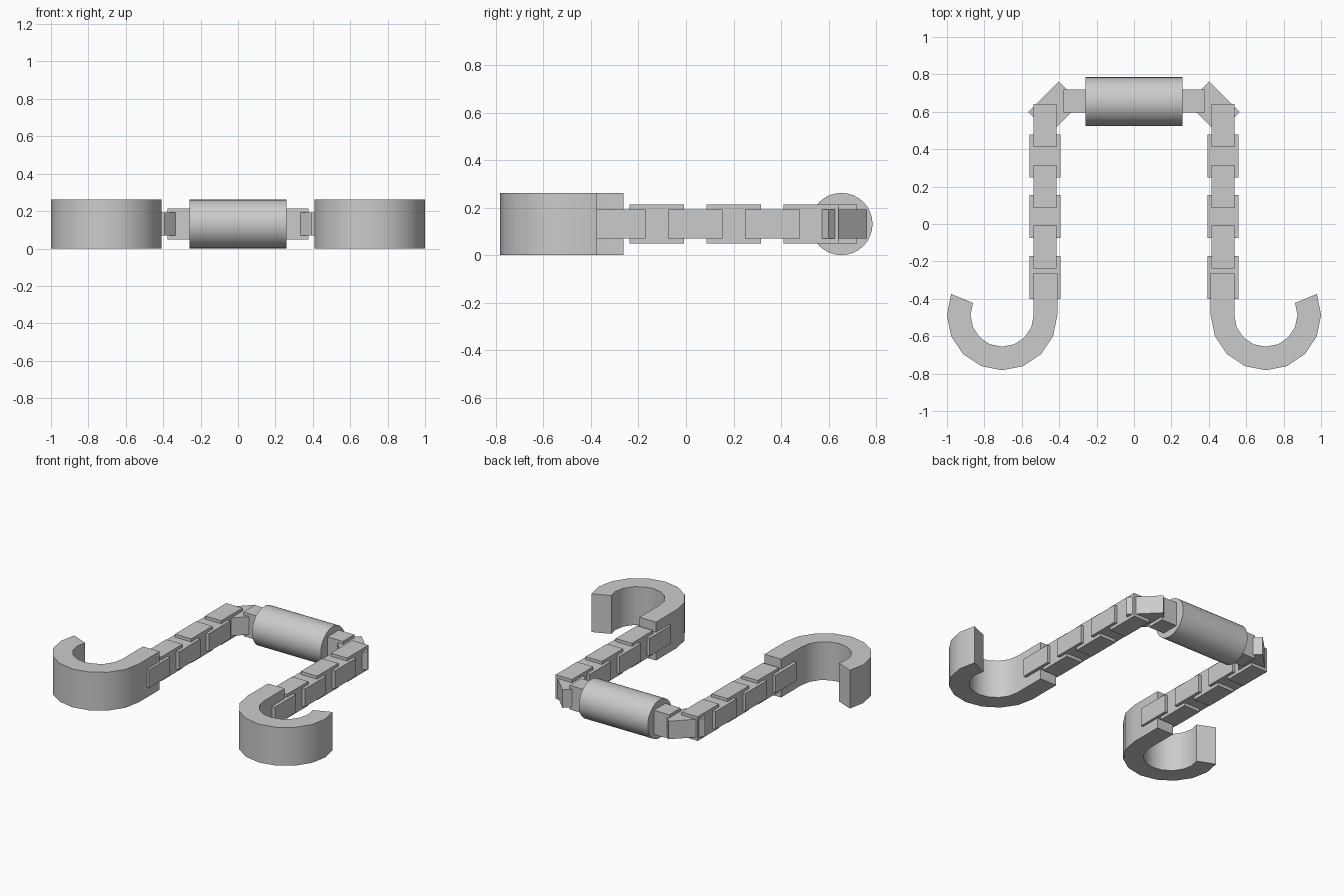
import bpy, bmesh
from math import sin, cos, radians

if "Cube" in bpy.data.objects:
    bpy.data.objects.remove(bpy.data.objects["Cube"], do_unlink=True)

GREY = (0.6, 0.6, 0.6, 1)
metal = bpy.data.materials.new("plain_grey")
metal.use_nodes = True
metal.diffuse_color = GREY
metal.node_tree.nodes["Principled BSDF"].inputs["Base Color"].default_value = GREY

MID_Z = 0.131          # height of the chain axis
ARM_X = 0.476          # sideways offset of each chain
LONG, WIDE, THIN = 0.23, 0.165, 0.123   # link block


def finish(obj, name, smooth=False):
    obj.name = obj.data.name = name
    obj.data.materials.append(metal)
    if smooth:
        bpy.ops.object.select_all(action='DESELECT')
        obj.select_set(True)
        bpy.context.view_layer.objects.active = obj
        bpy.ops.object.shade_smooth_by_angle(angle=radians(30))
    return obj


def link(name, x, y, upright, turn=0):
    """Solid chain block lying along y, rolled upright or flat."""
    size = (THIN, LONG, WIDE) if upright else (WIDE, LONG, THIN)
    bpy.ops.mesh.primitive_cube_add(size=1, location=(x, y, MID_Z))
    obj = bpy.context.object
    obj.scale = size
    obj.rotation_euler.z = radians(turn)
    finish(obj, name)


def hook(name, side):
    """J-shaped outline extruded upward: straight shank plus curled end."""
    cx, cy, outer, inner, top = 0.705, -0.487, 0.295, 0.169, 0.262
    angles = [radians(180 + 22.5 * i) for i in range(10)]

    def rail(r):
        return [(cx - r, -0.262)] + [(cx + r * cos(a), cy + r * sin(a)) for a in angles]

    bm = bmesh.new()
    outline = rail(outer) + rail(inner)[::-1]
    face = bm.faces.new([bm.verts.new((side * x, y, 0)) for x, y in outline])
    grown = bmesh.ops.extrude_face_region(bm, geom=[face])["geom"]
    raised = [v for v in grown if isinstance(v, bmesh.types.BMVert)]
    bmesh.ops.translate(bm, verts=raised, vec=(0, 0, top))
    bmesh.ops.recalc_face_normals(bm, faces=bm.faces)
    mesh = bpy.data.meshes.new(name)
    bm.to_mesh(mesh)
    bm.free()
    obj = bpy.data.objects.new(name, mesh)
    bpy.context.collection.objects.link(obj)
    finish(obj, name, smooth=True)


# Handle grip
bpy.ops.mesh.primitive_cylinder_add(vertices=32, radius=0.131, depth=0.52,
                                    location=(0, 0.654, MID_Z),
                                    rotation=(0, radians(90), 0))
finish(bpy.context.object, "handle_grip", smooth=True)

# Mirrored hooks and chains
for side, label in ((1, "left"), (-1, "right")):
    hook(label + "_hook", side)
    for i in range(6):
        link(f"{label}_chain_link_{i + 1}", side * ARM_X, -0.285 + 0.1622 * i, i % 2 == 1)
    link(label + "_corner_link", side * 0.425, 0.622, False, side * 45)
    link(label + "_grip_link", side * 0.262, 0.657, True, 90)
